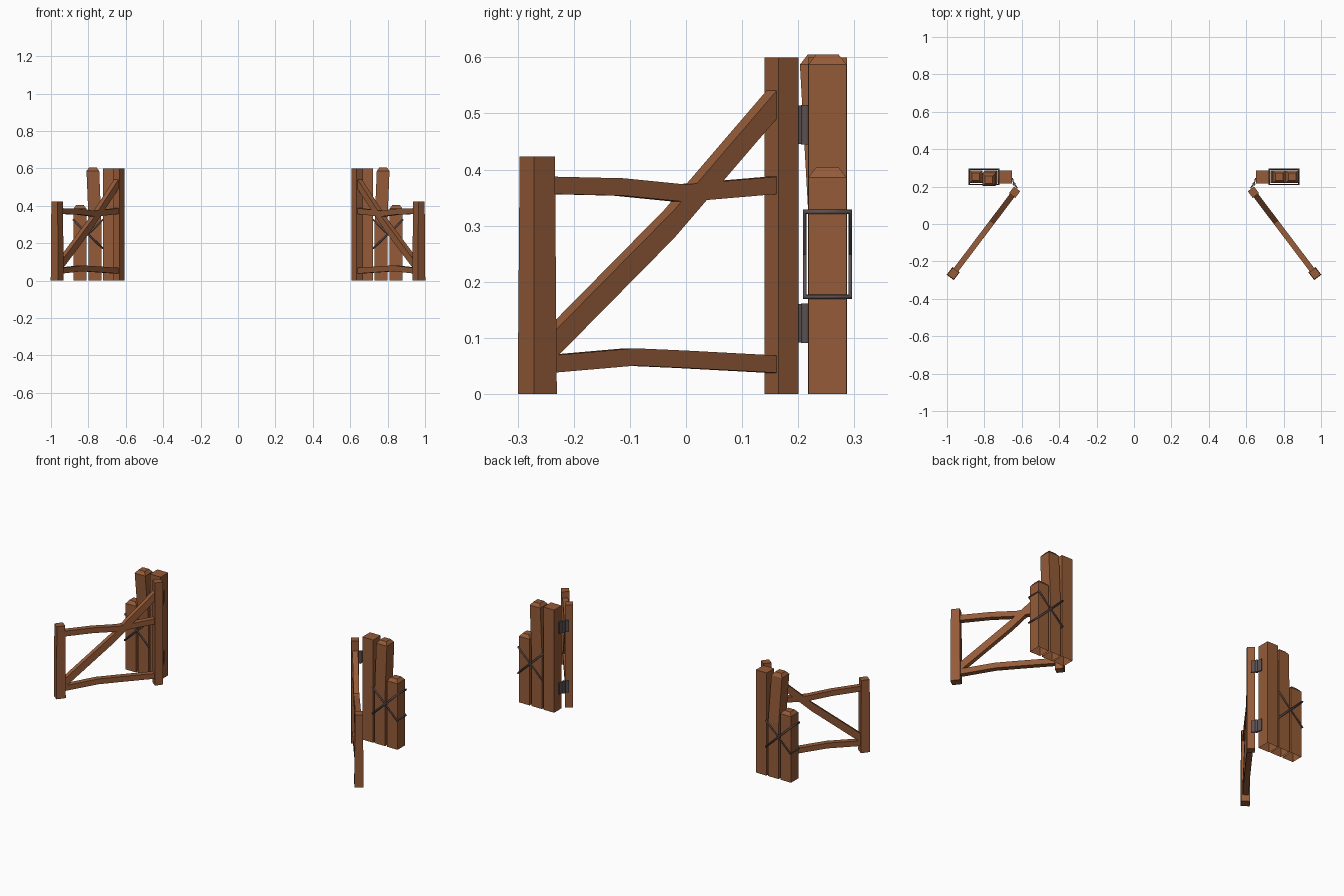
import bpy, bmesh, math
from mathutils import Vector

if "Cube" in bpy.data.objects:
    bpy.data.objects.remove(bpy.data.objects["Cube"])


def material(name, rgb):
    m = bpy.data.materials.new(name)
    m.diffuse_color = (*rgb, 1)
    m.use_nodes = True
    m.node_tree.nodes["Principled BSDF"].inputs["Base Color"].default_value = m.diffuse_color
    return m


WOOD = material("brown wood", (0.30, 0.105, 0.040))
METAL = material("dark iron", (0.105, 0.08, 0.082))

# Leaf frame: D runs from hinge to free end, N points out of the leaf face
D = Vector((0.603, -0.798, 0))
N = Vector((0.798, 0.603, 0))
X, Y, Z = Vector((1, 0, 0)), Vector((0, 1, 0)), Vector((0, 0, 1))


def leaf_point(y, z):
    return Vector((0.638 - 0.756 * (y - 0.17), y, z))


def loft(name, side, rings, mat=WOOD, open_start=False):
    """Skin rectangular rings (centre, half vector a, half vector b)."""
    bm = bmesh.new()
    loops = []
    for c, a, b in rings:
        corners = [c - a - b, c + a - b, c + a + b, c - a + b]
        loops.append([bm.verts.new((p.x * side, p.y, p.z)) for p in corners])
    for l0, l1 in zip(loops, loops[1:]):
        for i in range(4):
            j = (i + 1) % 4
            bm.faces.new((l0[i], l0[j], l1[j], l1[i]))
    bm.faces.new(loops[-1])
    start = bm.faces.new(loops[0])
    bmesh.ops.recalc_face_normals(bm, faces=bm.faces[:])
    if open_start:
        bm.faces.remove(start)
    me = bpy.data.meshes.new(name)
    bm.to_mesh(me)
    bm.free()
    me.materials.append(mat)
    ob = bpy.data.objects.new(name, me)
    bpy.context.collection.objects.link(ob)
    return ob


def post(name, side, path, half, cap=0.0):
    rings = [(Vector(p), X * half, Y * half) for p in path]
    if cap:
        rings.append((Vector(path[-1]) + Z * 0.018, X * (half - cap), Y * (half - cap)))
    loft(name, side, rings, open_start=True)


def rail(name, side, yz, half_height):
    loft(name, side, [(leaf_point(y, z), N * 0.015, Z * half_height) for y, z in yz])


def rod(name, side, points, radius, cyclic=False):
    cu = bpy.data.curves.new(name, 'CURVE')
    cu.dimensions = '3D'
    cu.bevel_depth = radius
    cu.bevel_resolution = 1
    cu.use_fill_caps = True
    sp = cu.splines.new('POLY')
    sp.points.add(len(points) - 1)
    for q, p in zip(sp.points, points):
        q.co = (p[0] * side, p[1], p[2], 1)
    sp.use_cyclic_u = cyclic
    cu.materials.append(METAL)
    ob = bpy.data.objects.new(name, cu)
    bpy.context.collection.objects.link(ob)


for side, label in ((1, "right"), (-1, "left")):
    # Fence posts, stepping down outward; the left middle one leans forward
    lean = 0.0 if side > 0 else -0.015
    post(label + "_tall_post", side, [(0.687, 0.252, 0), (0.687, 0.252, 0.6)], 0.035)
    post(label + "_middle_post", side,
         [(0.765, 0.252, 0), (0.765, 0.252, 0.32), (0.776, 0.252 + lean, 0.587)], 0.034, 0.014)
    post(label + "_short_post", side, [(0.845, 0.252, 0), (0.845, 0.252, 0.386)], 0.034, 0.014)

    # Crossed iron loops around the two outer posts
    for k, (z0, z1) in enumerate(((0.173, 0.325), (0.325, 0.173))):
        rod(f"{label}_binding_{k}", side,
            [(0.723, 0.212, z0), (0.881, 0.212, z1), (0.881, 0.293, z1), (0.723, 0.293, z0)],
            0.005, True)

    # Gate leaf uprights
    loft(label + "_hinge_upright", side,
         [(leaf_point(0.17, z), D * 0.022, N * 0.021) for z in (0, 0.6)])
    loft(label + "_free_upright", side,
         [(leaf_point(-0.265, z), D * 0.025 * s, N * 0.023 * s)
          for z, s in ((0, 1.03), (0.423, 0.93))])

    # Crooked rails and diagonal brace
    rail(label + "_top_rail", side,
         [(-0.25, 0.372), (-0.12, 0.369), (-0.01, 0.358), (0.155, 0.372)], 0.0155)
    rail(label + "_bottom_rail", side,
         [(-0.25, 0.053), (-0.1, 0.066), (-0.01, 0.062), (0.158, 0.053)], 0.0155)
    rail(label + "_brace", side,
         [(-0.245, 0.085), (-0.03, 0.303), (0.158, 0.522)], 0.025)

    # Hinges: pin plus a plate on the post and one on the gate
    for k, z in enumerate((0.126, 0.48)):
        rod(f"{label}_hinge_pin_{k}", side, [(0.641, 0.213, z - 0.035), (0.641, 0.213, z + 0.035)], 0.009)
        for part, a, b in (("post", (0.643, 0.216), (0.650, 0.245)),
                           ("gate", (0.641, 0.213), (0.622, 0.192))):
            a, b = Vector((*a, z)), Vector((*b, z))
            across = (b - a).normalized().cross(Z) * 0.003
            loft(f"{label}_hinge_{part}_plate_{k}", side,
                 [(a, across, Z * 0.034), (b, across, Z * 0.034)], METAL)
